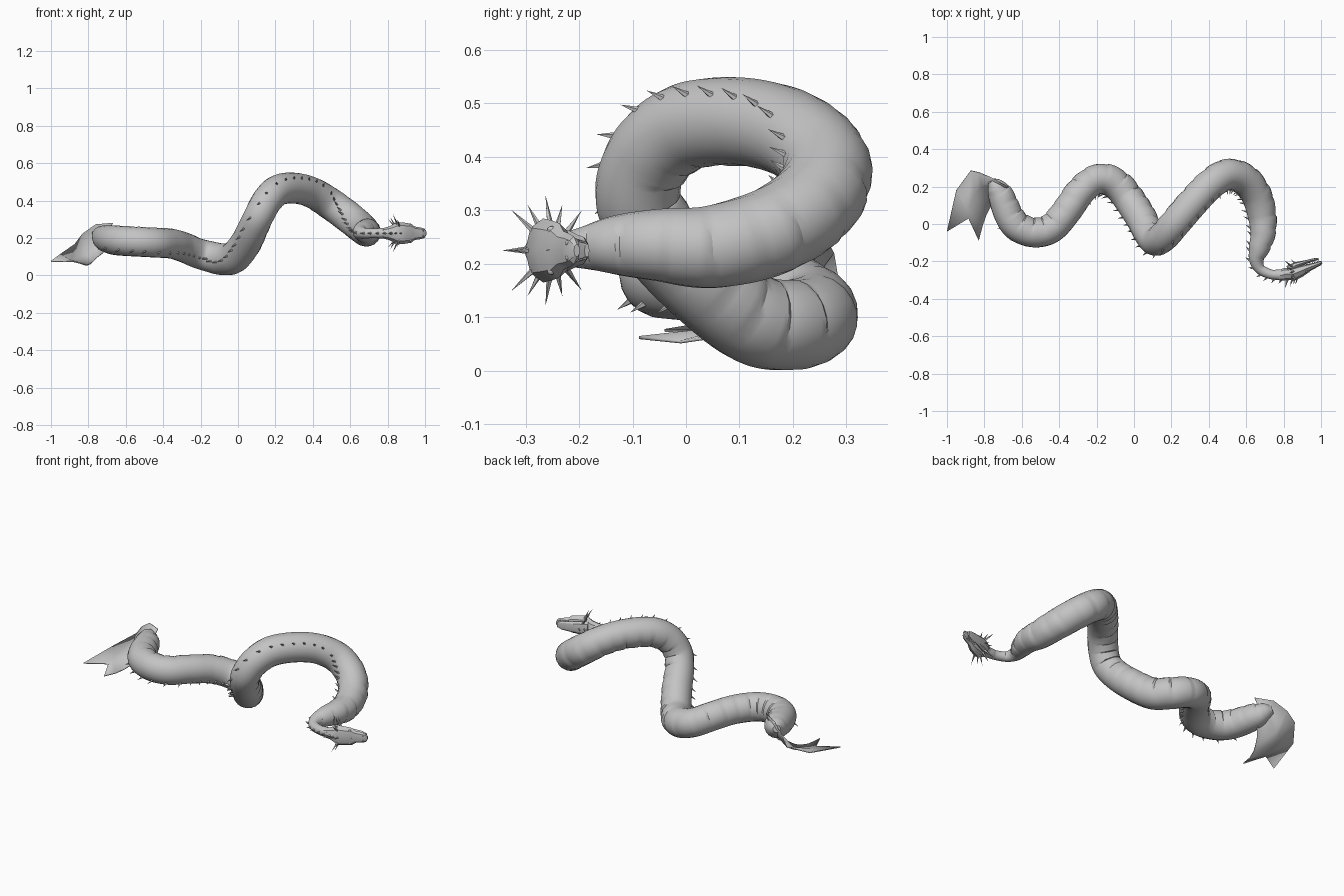
import bpy, bmesh, math
from mathutils import Vector, Matrix

cube = bpy.data.objects.get("Cube")
if cube:
    bpy.data.objects.remove(cube, do_unlink=True)

# One plain stone grey for the whole creature
grey = bpy.data.materials.new("stone_grey")
grey.use_nodes = True
grey.diffuse_color = (0.55, 0.55, 0.55, 1)
grey.node_tree.nodes["Principled BSDF"].inputs["Base Color"].default_value = grey.diffuse_color


def finish(name, bm, angle=30):
    bmesh.ops.recalc_face_normals(bm, faces=bm.faces)
    mesh = bpy.data.meshes.new(name)
    bm.to_mesh(mesh)
    bm.free()
    mesh.materials.append(grey)
    obj = bpy.data.objects.new(name, mesh)
    bpy.context.collection.objects.link(obj)
    bpy.ops.object.select_all(action='DESELECT')
    obj.select_set(True)
    bpy.context.view_layer.objects.active = obj
    bpy.ops.object.shade_smooth_by_angle(angle=math.radians(angle))
    return obj


def loft(name, sections, sides, dent=None):
    """Skin rings given as (centre, up half-axis, side half-axis)."""
    bm = bmesh.new()
    rings = []
    for i, (centre, up, side) in enumerate(sections):
        ring = []
        for k in range(sides):
            a = math.tau * k / sides
            scale = dent(i, a) if dent else 1
            ring.append(bm.verts.new(centre + (up * math.cos(a) + side * math.sin(a)) * scale))
        rings.append(ring)
    for lower, upper in zip(rings, rings[1:]):
        for k in range(sides):
            n = (k + 1) % sides
            bm.faces.new((lower[k], lower[n], upper[n], upper[k]))
    bm.faces.new(rings[0])
    bm.faces.new(rings[-1])
    return finish(name, bm)


def add_spike(bm, base, direction, radius, length):
    direction = direction.normalized()
    turn = direction.to_track_quat('Z', 'Y').to_matrix().to_4x4()
    bmesh.ops.create_cone(bm, cap_ends=True, segments=5, radius1=radius, radius2=0, depth=length,
                          matrix=Matrix.Translation(base + direction * length / 2) @ turn)


# Body centre line from tail to neck: x, y, z, radius
path = [Vector(p) for p in (
    (-.765, .23, .225, .02), (-.74, .2, .215, .05), (-.71, .15, .2, .07),
    (-.67, .05, .19, .078), (-.62, -.015, .185, .08), (-.53, -.045, .18, .08),
    (-.44, -.02, .175, .08), (-.36, .07, .17, .08), (-.29, .17, .15, .08),
    (-.22, .23, .12, .08), (-.15, .24, .1, .083), (-.08, .2, .086, .085),
    (-.02, .125, .097, .085), (.04, .03, .17, .084), (.08, -.05, .25, .081),
    (.115, -.09, .325, .08), (.16, -.065, .405, .081), (.22, .005, .457, .083),
    (.31, .11, .465, .083), (.4, .205, .44, .083), (.49, .262, .385, .085),
    (.58, .245, .32, .085), (.65, .165, .263, .083), (.685, .05, .232, .078),
    (.69, -.05, .235, .068), (.67, -.13, .235, .056), (.655, -.19, .23, .04),
    (.675, -.24, .225, .029), (.73, -.268, .225, .026), (.8, -.272, .225, .03))]

# Direction the back faces, keyed by point number along the centre line
back_keys = [(key, Vector(v)) for key, v in (
    (0, (-.8, -.4, -.2)), (3, (-.8, -.3, -.4)), (5, (0, -.8, -.6)), (7, (.6, -.5, -.6)),
    (10, (.1, -1, -.2)), (12, (-.6, -.7, -.1)), (14, (-.6, -.8, 0)), (16, (0, -.8, .5)),
    (18, (.6, -.5, .6)), (20, (-.1, -.9, .4)), (23, (-.9, -.1, .1)), (26, (-.9, -.3, 0)),
    (28, (-.1, -1, 0)), (30, (.3, -1, 0)))]
steps = 10


def back_guide(place):
    for (a, first), (b, second) in zip(back_keys, back_keys[1:]):
        if place <= b:
            return first.lerp(second, (place - a) / (b - a))


def spline(points):
    ends = [points[0] * 2 - points[1]] + points + [points[-1] * 2 - points[-2]]
    for a, b, c, d in zip(ends, ends[1:], ends[2:], ends[3:]):
        for s in range(steps):
            t = s / steps
            yield (b * 2 + (c - a) * t + (a * 2 - b * 5 + c * 4 - d) * t * t
                   + (b * 3 - a - c * 3 + d) * t * t * t) / 2
    yield points[-1]


samples = list(spline(path))
sections, tangents, travel = [], [], [0]
for i, p in enumerate(samples):
    before, after = samples[max(i - 1, 0)], samples[min(i + 1, len(samples) - 1)]
    tangent = (after - before).to_3d().normalized()
    guide = back_guide(i / steps)
    back = (guide - tangent * guide.dot(tangent)).normalized()
    sections.append((p.to_3d(), back * p.w, tangent.cross(back) * p.w))
    tangents.append(tangent)
    if i:
        travel.append(travel[-1] + (p - samples[i - 1]).to_3d().length)


# Overlapping belly plates, made as narrow stepped creases on the underside
def belly_dent(i, a):
    belly = max(0, -math.cos(a) - .3)
    return 1 - .13 * belly * ((travel[i] / .075) % 1) ** 3


loft("body", sections, 20, belly_dent)

# Row of small spines along the back, swept towards the tail
bm = bmesh.new()
next_spine = .25
for (centre, up, side), tangent, run in zip(sections, tangents, travel):
    if run >= next_spine:
        next_spine += .055 if up.length > .06 else .035
        add_spike(bm, centre + up * .95, up.normalized() - tangent * .6,
                  .007, .02 + up.length * .18)
finish("back_spines", bm, 20)

# Tail fin: a cupped sheet with a raised outer wall and two points, rows from root to tips
fin_rows = (
    ((-.67, .195, .28), (-.71, .2, .2), (-.72, .155, .122)),
    ((-.76, .245, .272), (-.765, .21, .165), (-.75, .12, .1)),
    ((-.83, .275, .222), (-.81, .2, .12), (-.775, .075, .075)),
    ((-.873, .285, .165), (-.845, .17, .1), (-.79, .045, .062)),
    ((-.95, .18, .112), (-.89, .08, .08), (-.81, -.01, .054)),
    ((-1, -.04, .075), (-.885, .03, .075), (-.83, -.088, .062)))
bm = bmesh.new()
grid = [[bm.verts.new(p) for p in row] for row in fin_rows]
for near, far in zip(grid, grid[1:]):
    for c in range(2):
        bm.faces.new((near[c], near[c + 1], far[c + 1], far[c]))
fin = finish("tail_fin", bm)
thick = fin.modifiers.new("thickness", 'SOLIDIFY')
thick.thickness = .006
thick.offset = 0

# The head lies on its side: its crown faces -y and its cheeks face up and down
origin = Vector((.78, -.275, .225))
forward = Vector((.94, .34, 0)).normalized()
crown = Vector((forward.y, -forward.x, 0))
cheek = Vector((0, 0, 1))


def at(f, u, s):
    return origin + forward * f + crown * u + cheek * s


def head_part(name, rows):
    loft(name, [(at(f, u, 0), crown * h, cheek * w) for f, u, w, h in rows], 8)


# Rows: distance forward, height, half width, half height
head_part("skull", (
    (-.01, 0, .026, .027), (.03, .004, .037, .034), (.07, .017, .06, .036),
    (.115, .016, .056, .031), (.15, .014, .051, .023), (.17, .013, .036, .018),
    (.2, .013, .032, .014), (.225, .012, .026, .012), (.236, .01, .012, .006)))
head_part("lower_jaw", (
    (.05, -.012, .038, .024), (.1, -.022, .038, .017), (.15, -.021, .03, .01),
    (.2, -.017, .025, .008), (.225, -.014, .013, .005)))

# Fan of long spikes around the cheeks, and a crest over the crown
bm = bmesh.new()
for sign in (-1, 1):
    for i, degrees in enumerate((48, 68, 90, 112, 134)):
        a = math.radians(degrees)
        out = crown * math.cos(a) + cheek * math.sin(a) * sign
        add_spike(bm, at(.08 - .008 * (i % 2), .005, 0) + out * .035,
                  out - forward * .45, .008, .075 - .012 * (i % 2))
for f in (.03, .06, .09):
    add_spike(bm, at(f, .034, 0), crown - forward * .7, .008, .05)
for f in (.13, .16):
    add_spike(bm, at(f, .026, 0), crown - forward * .7, .005, .018)
for f in (.07, .1):
    add_spike(bm, at(f, -.03, 0), -crown - forward * .5, .006, .035)
finish("head_spikes", bm, 20)

# Teeth along both jaws
bm = bmesh.new()
for sign in (-1, 1):
    for i in range(5):
        f = .15 + .016 * i
        w = (.025 - .0015 * i) * sign
        add_spike(bm, at(f, .006, w), -crown, .004, .015)
        add_spike(bm, at(f + .006, -.014, w * .8), crown, .003, .013)
finish("teeth", bm, 20)

# Eyes and nostrils, mirrored across the head
for name, f, u, s, r in (("eyes", .14, .026, .038, .008), ("nostrils", .215, .02, .014, .005)):
    bm = bmesh.new()
    for sign in (-1, 1):
        bmesh.ops.create_uvsphere(bm, u_segments=10, v_segments=6, radius=r,
                                  matrix=Matrix.Translation(at(f, u, s * sign)))
    finish(name, bm)
